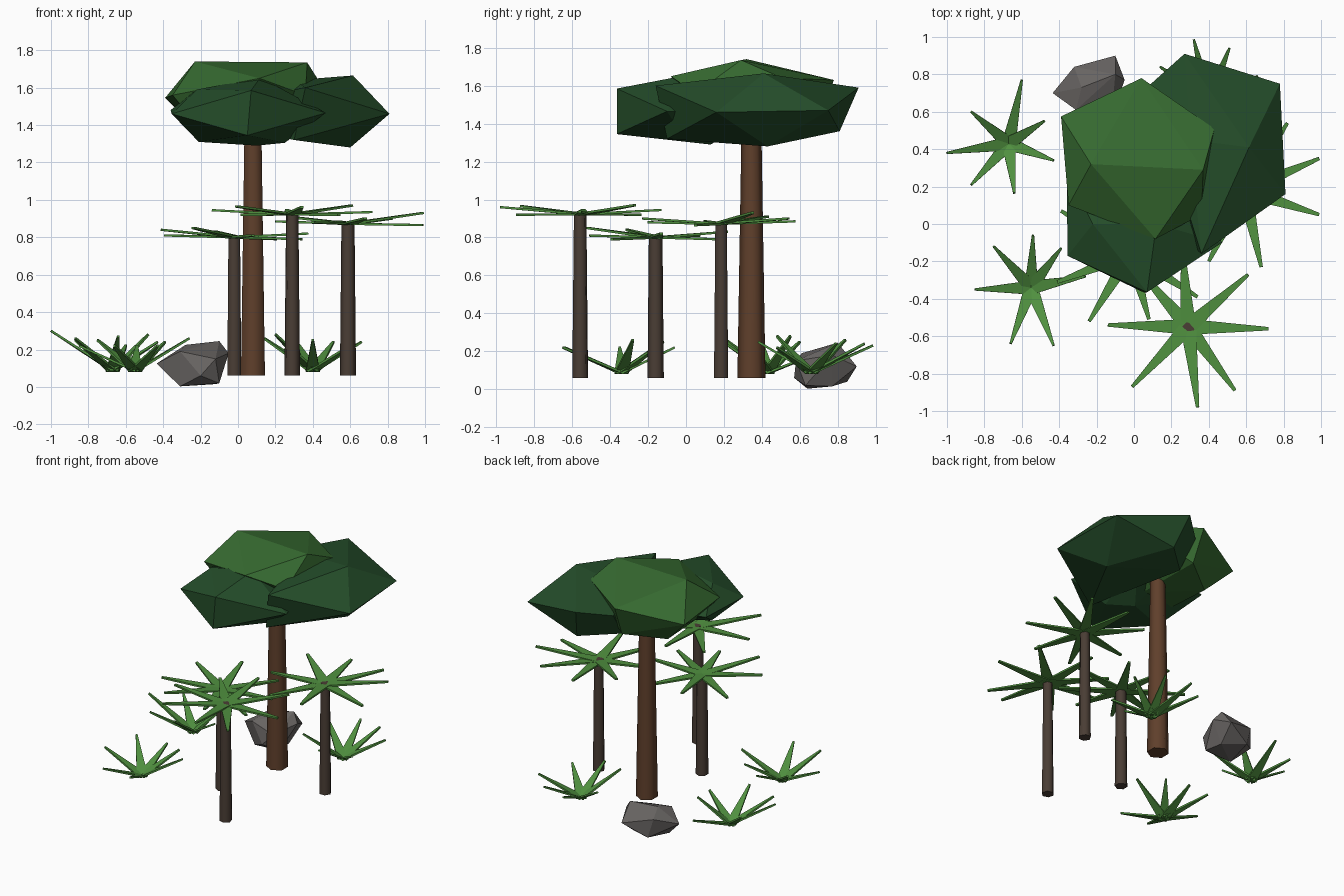
import bpy, bmesh, math
from mathutils import Vector


def mat(name, rgb):
    m = bpy.data.materials.new(name)
    m.diffuse_color = (*rgb, 1)
    return m


BARK = mat("bark", (0.115, 0.05, 0.024))
DARK_BARK = mat("dark_bark", (0.068, 0.047, 0.035))
LEAF = mat("leaf", (0.08, 0.28, 0.05))
LIGHT = mat("canopy_light", (0.037, 0.145, 0.03))
DARK = mat("canopy_dark", (0.018, 0.075, 0.023))
STONE = mat("stone", (0.14, 0.13, 0.125))


def finish(bm, name, material):
    bmesh.ops.recalc_face_normals(bm, faces=bm.faces)
    me = bpy.data.meshes.new(name)
    bm.to_mesh(me)
    bm.free()
    me.materials.append(material)
    ob = bpy.data.objects.new(name, me)
    bpy.context.collection.objects.link(ob)
    return ob


def trunk(name, x, y, top, r1, r2, material, turn=0):
    """Six-sided tapered trunk, smooth around its side."""
    bm = bmesh.new()
    bmesh.ops.create_cone(bm, segments=6, cap_ends=True, radius1=r1, radius2=r2, depth=top - 0.06)
    for f in bm.faces:
        f.smooth = len(f.verts) == 4
    for e in bm.edges:
        e.smooth = all(f.smooth for f in e.link_faces)
    ob = finish(bm, name, material)
    ob.location = (x, y, (top + 0.06) / 2)
    ob.rotation_euler.z = math.radians(turn)


def faceted(name, points, material):
    """Irregular low-poly lump as the hull of a few corner points."""
    bm = bmesh.new()
    for p in points:
        bm.verts.new(p)
    bmesh.ops.convex_hull(bm, input=bm.verts)
    loose = [v for v in bm.verts if not v.link_faces]
    bmesh.ops.delete(bm, geom=loose, context='VERTS')
    finish(bm, name, material)


def leaves(name, centre, tips, w1, w2, thick=0.012):
    """Star of straight tapered blades running from the centre to each tip."""
    bm = bmesh.new()
    c = Vector(centre)
    for tip in tips:
        t = Vector(tip)
        d = (t - c).normalized()
        side = d.cross(Vector((0, 0, 1))).normalized()
        up = side.cross(d) * thick / 2
        rings = []
        for p, w in ((c, w1), (t, w2)):
            s = side * w / 2
            rings.append([bm.verts.new(p + q) for q in (s + up, up - s, -s - up, s - up)])
        a, b = rings
        bm.faces.new(a)
        bm.faces.new(b)
        for i in range(4):
            j = (i + 1) % 4
            bm.faces.new((a[i], a[j], b[j], b[i]))
    finish(bm, name, LEAF)


# Tall tree
trunk("tree_trunk", 0.08, 0.345, 1.40, 0.074, 0.052, BARK)
faceted("canopy_top", [
    (-.23, .32, 1.74), (.37, .29, 1.735), (-.39, .575, 1.545), (.04, .78, 1.63),
    (.43, .51, 1.64), (.36, .05, 1.56), (.115, -.08, 1.65), (-.35, .10, 1.56),
    (-.2, .5, 1.36), (.05, .68, 1.40), (.1, .2, 1.36), (-.2, .15, 1.38)], LIGHT)
faceted("canopy_front", [
    (-.355, -.17, 1.46), (.07, -.365, 1.585), (.47, -.1, 1.465), (.12, 0, 1.655),
    (-.22, .0, 1.59), (-.36, .28, 1.48), (.05, -.365, 1.345), (-.21, .0, 1.31),
    (.25, .0, 1.305), (.1, .13, 1.29), (.3, .4, 1.45), (0, .4, 1.5)], DARK)
faceted("canopy_back", [
    (.27, .91, 1.59), (.78, .75, 1.47), (.81, .16, 1.46), (.36, -.16, 1.60),
    (.615, .41, 1.665), (.08, .74, 1.55), (.6, .43, 1.28), (.33, .81, 1.36),
    (.30, -.10, 1.32), (.1, .6, 1.36), (.3, .45, 1.64)], DARK)

# Three small palms
trunk("palm_trunk_left", -.02, -.16, 0.80, 0.043, 0.036, DARK_BARK)
trunk("palm_trunk_front", .29, -.558, 0.93, 0.043, 0.034, DARK_BARK, 15)
trunk("palm_trunk_right", .588, .185, 0.88, 0.043, 0.035, DARK_BARK, 30)
leaves("palm_leaves_left", (-.02, -.16, .80), [
    (.375, -.13, .82), (.34, -.39, .79), (.08, -.51, .81), (-.24, -.52, .85),
    (-.41, -.31, .84), (-.39, .07, .81), (-.12, .22, .83), (.2, .19, .79)], .08, .018)
leaves("palm_leaves_front", (.29, -.55, .922), [
    (.72, -.56, .935), (.54, -.89, .92), (.34, -.98, .96), (-.01, -.87, .965),
    (-.14, -.54, .945), (.02, -.24, .92), (.26, -.13, .945), (.61, -.27, .97)], .085, .018)
leaves("palm_leaves_right", (.59, .18, .872), [
    (.99, .35, .93), (.99, .05, .865), (.68, -.23, .9), (.4, -.2, .88),
    (.2, .1, .885), (.27, .43, .91), (.53, .575, .885), (.82, .54, .90)], .085, .018)

# Three ferns on the ground
leaves("fern_left", (-.67, .43, .085), [
    (-.6, .77, .22), (-.87, .6, .25), (-1, .38, .30), (-.87, .21, .26),
    (-.64, .165, .27), (-.43, .34, .24), (-.48, .55, .28)], .075, .012)
leaves("fern_front", (-.55, -.34, .085), [
    (-.54, -.06, .22), (-.75, -.12, .25), (-.85, -.35, .22), (-.66, -.64, .22),
    (-.43, -.65, .22), (-.26, -.28, .26), (-.39, -.13, .24)], .075, .012)
leaves("fern_back", (.40, .66, .085), [
    (.32, .985, .23), (.51, .94, .24), (.14, .84, .26), (.66, .79, .24),
    (.60, .48, .22), (.4, .38, .25), (.2, .48, .28)], .075, .012)

# Rock
faceted("rock", [
    (-.435, .70, .125), (-.32, .84, .18), (-.10, .90, .12), (-.05, .77, .18),
    (-.10, .80, .245), (-.28, .73, .225), (-.31, .61, .19), (-.12, .58, .15),
    (-.10, .63, .02), (-.31, .64, .003), (-.12, .77, .015), (-.28, .85, .04),
    (-.2, .57, .06)], STONE)
